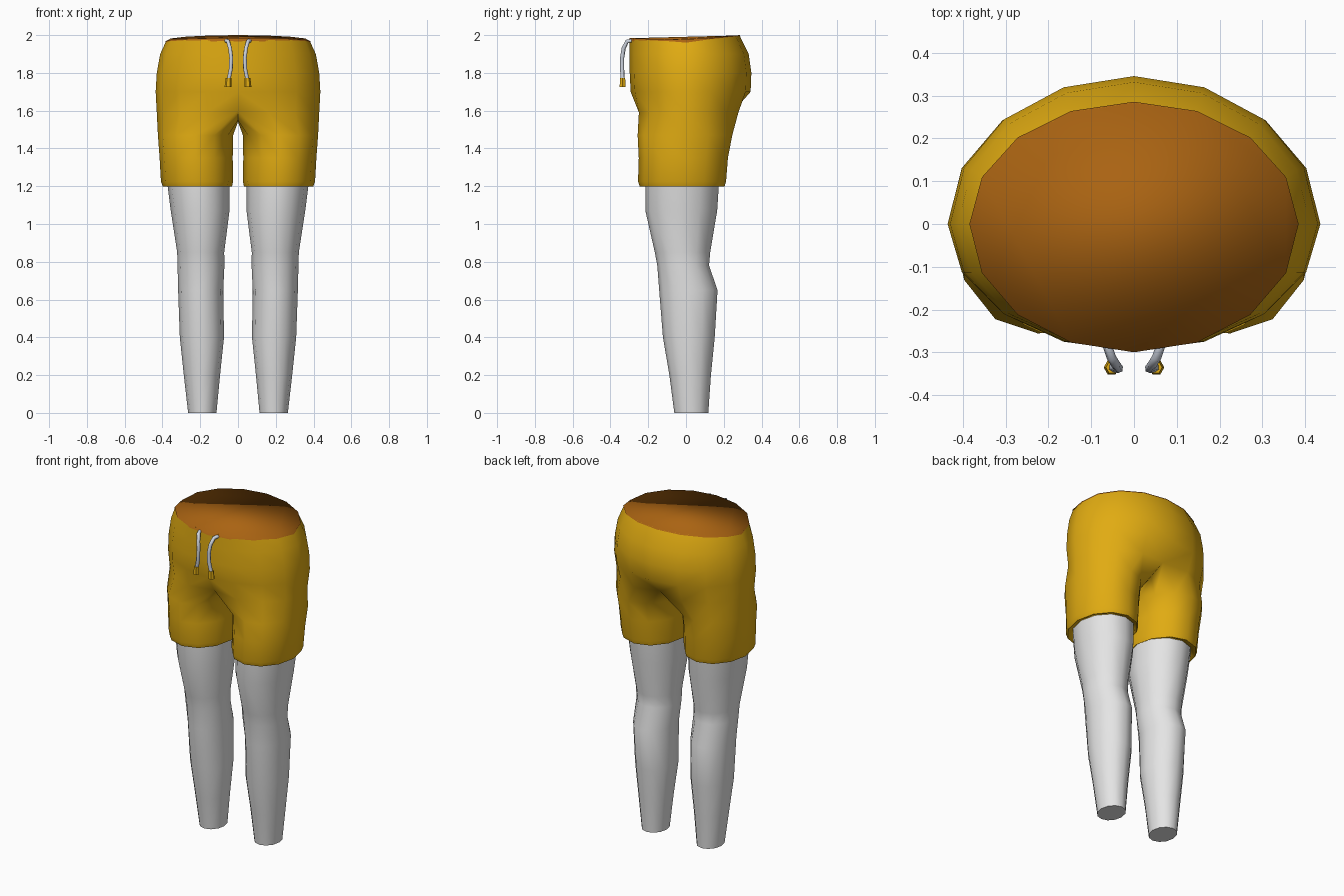
import bpy, bmesh, math

if "Cube" in bpy.data.objects:
    bpy.data.objects.remove(bpy.data.objects["Cube"])


def material(name, rgb):
    m = bpy.data.materials.new(name)
    m.diffuse_color = (*rgb, 1)
    m.use_nodes = True
    m.node_tree.nodes["Principled BSDF"].inputs["Base Color"].default_value = m.diffuse_color
    return m


YELLOW = material("golden yellow", (0.75, 0.41, 0.006))
BROWN = material("warm brown", (0.40, 0.125, 0.006))
WHITE = material("off white", (0.78, 0.78, 0.78))
CORD = material("cord grey", (0.60, 0.64, 0.72))


def finish(bm, name, mat, angle=60, mirror=True):
    bmesh.ops.recalc_face_normals(bm, faces=bm.faces)
    me = bpy.data.meshes.new(name)
    bm.to_mesh(me)
    bm.free()
    ob = bpy.data.objects.new(name, me)
    bpy.context.collection.objects.link(ob)
    me.materials.append(mat)
    bpy.ops.object.select_all(action='DESELECT')
    ob.select_set(True)
    bpy.context.view_layer.objects.active = ob
    if mirror:
        mod = ob.modifiers.new("mirror", 'MIRROR')
        mod.use_clip = True
        bpy.ops.object.modifier_apply(modifier=mod.name)
    bpy.ops.object.shade_smooth_by_angle(angle=math.radians(angle))
    return ob


def bridge(bm, a, b, closed):
    n = len(a)
    for i in range(n if closed else n - 1):
        j = (i + 1) % n
        bm.faces.new((a[i], a[j], b[j], b[i]))


def oval(z, x0, x1, y0, y1, n=12, start=-30):
    """Closed ring of n points filling the given x and y extents."""
    cx, rx, cy, ry = (x0 + x1) / 2, (x1 - x0) / 2, (y0 + y1) / 2, (y1 - y0) / 2
    out = []
    for i in range(n):
        a = math.radians(start + 360 * i / n)
        out.append((cx + rx * math.sin(a), cy - ry * math.cos(a), z))
    return out


def hip(z, rx, front, back, dip=None):
    """Half ring of nine points, from front centre round the side to back centre."""
    out = []
    for i in range(9):
        t = math.pi * i / 8
        c = math.cos(t)
        zz = z if dip is None else dip + ((1.985 if c > 0 else 2.0) - dip) * abs(c) ** 0.8
        out.append((rx * math.sin(t) if 0 < i < 8 else 0, -c * (front if c > 0 else back), zz))
    return out


# Shorts: half hips, crotch saddle on the centre line, then a leg tube with folded hem
bm = bmesh.new()
hips = [hip(0, 0.382, 0.298, 0.283, dip=1.965),
        hip(1.90, 0.412, 0.298, 0.332),
        hip(1.80, 0.430, 0.298, 0.346),
        hip(1.70, 0.436, 0.293, 0.342),
        hip(1.59, 0.430, 0.270, 0.300)]
hips[4][0] = (0, -0.235, 1.60)
hips[4][8] = (0, 0.255, 1.60)
rows = [[bm.verts.new(p) for p in r] for r in hips]
for a, b in zip(rows, rows[1:]):
    bridge(bm, a, b, False)
saddle = [bm.verts.new((0, y, z)) for y, z in ((0.15, 1.55), (0.01, 1.54), (-0.14, 1.55))]
prev = rows[-1] + saddle
legs = [oval(1.47, 0.026, 0.424, -0.256, 0.245),
        oval(1.35, 0.028, 0.415, -0.250, 0.222),
        oval(1.225, 0.026, 0.408, -0.254, 0.212),
        oval(1.198, 0.032, 0.398, -0.245, 0.204),
        oval(1.205, 0.042, 0.372, -0.210, 0.170),
        oval(1.28, 0.045, 0.372, -0.205, 0.165)]
for r in legs:
    ring = [bm.verts.new(p) for p in r]
    bridge(bm, prev, ring, True)
    prev = ring
finish(bm, "shorts", YELLOW, 80)

# Waist: closed body top filling the waistband
bm = bmesh.new()


def full(half):
    return half + [(-x, y, z) for x, y, z in half[-2:0:-1]]


top = [bm.verts.new(p) for p in full(hip(0, 0.385, 0.30, 0.286, dip=1.967))]
low = [bm.verts.new((v.co.x * 0.97, v.co.y * 0.97, v.co.z - 0.09)) for v in top]
bridge(bm, top, low, True)
bm.faces.new(top)
finish(bm, "waist", BROWN, 180, mirror=False)

# Legs: tapered tubes with knee and calf
bm = bmesh.new()
prev = None
for r in [(1.30, 0.045, 0.385, -0.215, 0.18),
          (1.07, 0.045, 0.356, -0.215, 0.165),
          (0.85, 0.073, 0.322, -0.165, 0.128),
          (0.78, 0.072, 0.320, -0.152, 0.122),
          (0.65, 0.078, 0.317, -0.142, 0.167),
          (0.40, 0.074, 0.308, -0.122, 0.152),
          (0.20, 0.095, 0.287, -0.088, 0.132),
          (0.0, 0.114, 0.264, -0.062, 0.118)]:
    ring = [bm.verts.new(p) for p in oval(*r)]
    if prev:
        bridge(bm, prev, ring, True)
    else:
        bm.faces.new(ring)
    prev = ring
bm.faces.new(prev)
finish(bm, "legs", WHITE, 50)

# Drawstrings: six-sided cords hanging from the waistband
for side, label in ((-1, "left"), (1, "right")):
    cu = bpy.data.curves.new("drawstring_" + label, 'CURVE')
    cu.dimensions = '3D'
    cu.bevel_depth = 0.011
    cu.bevel_resolution = 1
    cu.use_fill_caps = True
    sp = cu.splines.new('POLY')
    path = [(0.062, -0.285, 1.97), (0.053, -0.312, 1.967), (0.042, -0.33, 1.93),
            (0.036, -0.338, 1.88), (0.038, -0.338, 1.82), (0.050, -0.335, 1.76)]
    sp.points.add(len(path) - 1)
    for p, (x, y, z) in zip(sp.points, path):
        p.co = (side * x, y, z, 1)
    sp.use_smooth = True
    cu.materials.append(CORD)
    bpy.context.collection.objects.link(bpy.data.objects.new("drawstring_" + label, cu))

# Cord tips: small tapered ends
bm = bmesh.new()
a = [bm.verts.new(p) for p in oval(1.772, 0.035, 0.066, -0.351, -0.320, 6)]
b = [bm.verts.new(p) for p in oval(1.725, 0.034, 0.071, -0.354, -0.317, 6)]
bridge(bm, a, b, True)
bm.faces.new(a)
bm.faces.new(b)
finish(bm, "cord_tips", YELLOW, 30)
